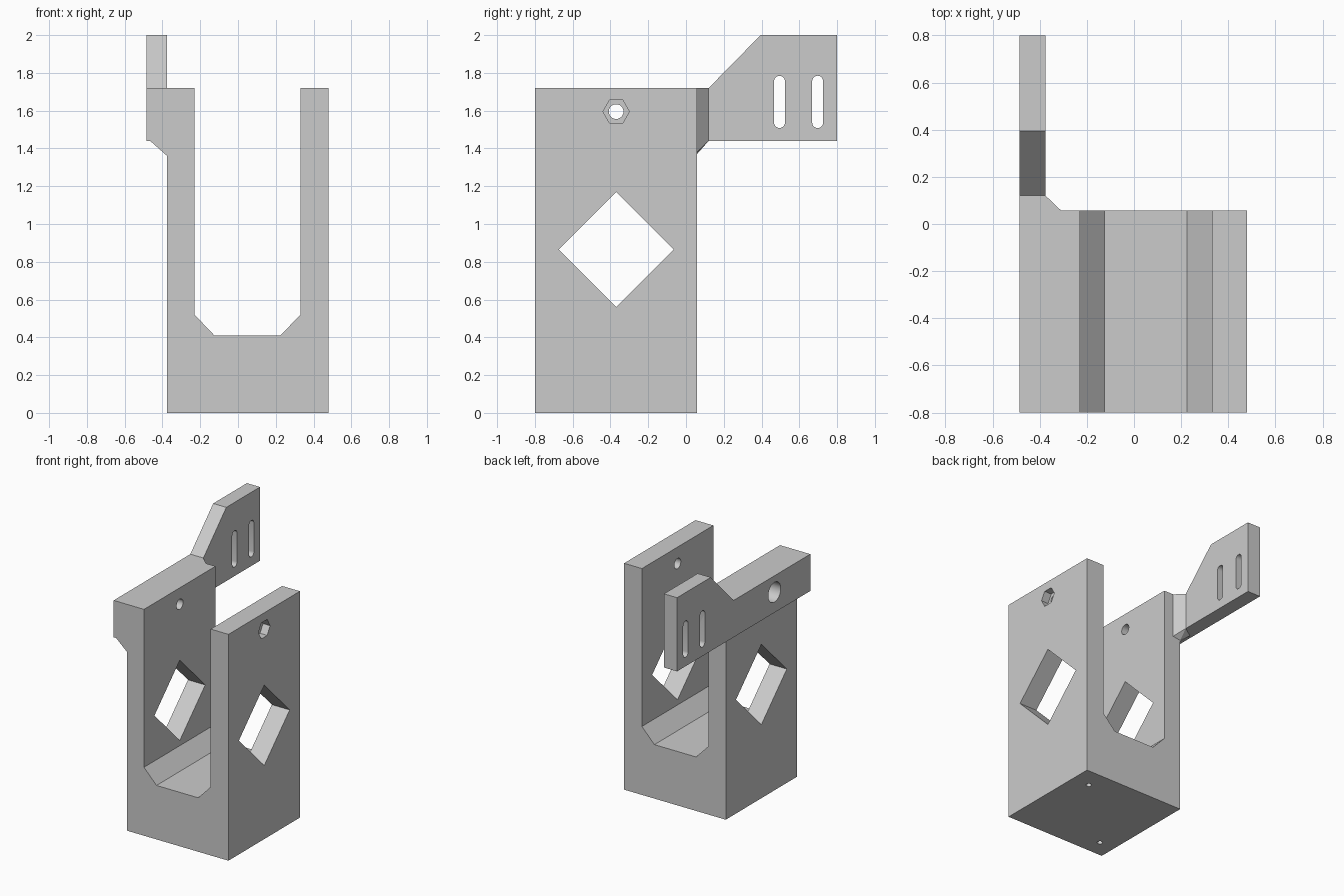
import bpy, bmesh, math
from mathutils import Vector

if "Cube" in bpy.data.objects:
    bpy.data.objects.remove(bpy.data.objects["Cube"], do_unlink=True)

grey = bpy.data.materials.new("light_grey")
grey.use_nodes = True
colour = (0.6, 0.6, 0.6, 1)
grey.diffuse_color = colour
grey.node_tree.nodes["Principled BSDF"].inputs["Base Color"].default_value = colour


def finish(name, bm):
    bmesh.ops.recalc_face_normals(bm, faces=bm.faces)
    mesh = bpy.data.meshes.new(name)
    bm.to_mesh(mesh)
    bm.free()
    mesh.materials.append(grey)
    ob = bpy.data.objects.new(name, mesh)
    bpy.context.collection.objects.link(ob)
    return ob


def prism(name, axis, outline, start, end):
    """Extrude an outline along x, y or z; the outline uses the other two axes in order."""
    def place(p, d):
        co = list(p)
        co.insert("xyz".index(axis), d)
        return co
    bm = bmesh.new()
    face = bm.faces.new([bm.verts.new(place(p, start)) for p in outline])
    new = bmesh.ops.extrude_face_region(bm, geom=[face])["geom"]
    shift = Vector(place((0, 0), end - start))
    bmesh.ops.translate(bm, vec=shift, verts=[v for v in new if isinstance(v, bmesh.types.BMVert)])
    return finish(name, bm)


def ring(centre, radius, sides):
    return [(centre[0] + radius * math.cos(math.tau * i / sides),
             centre[1] + radius * math.sin(math.tau * i / sides)) for i in range(sides)]


def slot(y, low, high, radius, steps=10):
    points = []
    for z, offset in ((high - radius, 0), (low + radius, math.pi)):
        for i in range(steps + 1):
            a = offset + math.pi * i / steps
            points.append((y + radius * math.cos(a), z + radius * math.sin(a)))
    return points


def combine(target, tool, operation):
    mod = target.modifiers.new(operation.title(), "BOOLEAN")
    mod.operation, mod.solver, mod.object = operation, "EXACT", tool
    bpy.context.view_layer.objects.active = target
    bpy.ops.object.modifier_apply(modifier=mod.name)
    bpy.data.objects.remove(tool, do_unlink=True)


# Overall dimensions
front, back, tip = -0.8, 0.058, 0.8
outer, wall, right = -0.485, -0.375, 0.48
top, band = 1.72, 1.44

# U-shaped body with the thickened band on one wall
body = prism("bracket_body", "y", [
    (wall, 0), (right, 0), (right, top), (0.33, top), (0.33, 0.52), (0.225, 0.41),
    (-0.125, 0.41), (-0.23, 0.52), (-0.23, top), (outer, top), (outer, band),
    (-0.465, band), (wall, 1.36)], front, back)

# Rear mounting arm
arm = prism("mounting_arm", "x", [
    (back, band), (tip, band), (tip, 2), (0.395, 2), (0.12, top), (back, top)], outer, wall)

# Gusset between the arm and the back of the wall
bm = bmesh.new()
for co in [(wall, 0.12, top), (wall, back, top), (-0.31, back, top), (wall, 0.12, band),
           (-0.31, back, 1.38), (wall, back, 1.37), (-0.465, back, band)]:
    bm.verts.new(co)
bmesh.ops.convex_hull(bm, input=bm.verts)
gusset = finish("gusset", bm)

combine(body, arm, "UNION")
combine(body, gusset, "UNION")

# Openings: side windows, bolt hole, nut pocket, bolt-head bore, arm slots, base holes
bolt = (-0.37, 1.595)
cutters = [
    prism("window_cutter", "x", ring((-0.37, 0.865), 0.305, 4), -1, 1),
    prism("bolt_cutter", "x", ring(bolt, 0.039, 32), -1, 1),
    prism("nut_cutter", "x", ring(bolt, 0.07, 6), right - 0.06, 1),
    prism("bolt_head_cutter", "x", ring(bolt, 0.075, 32), -1, outer + 0.12),
]
for y in (0.495, 0.697):
    cutters.append(prism("slot_cutter", "x", slot(y, 1.508, 1.785, 0.029), -1, 0))
for spot in ((0.335, -0.095), (-0.245, -0.665)):
    cutters.append(prism("base_hole_cutter", "z", ring(spot, 0.02, 20), -0.1, 0.25))
for cutter in cutters:
    combine(body, cutter, "DIFFERENCE")

# Smooth round holes, sharp edges elsewhere
bpy.ops.object.select_all(action="DESELECT")
body.select_set(True)
bpy.context.view_layer.objects.active = body
bpy.ops.object.shade_smooth_by_angle(angle=math.radians(25))
